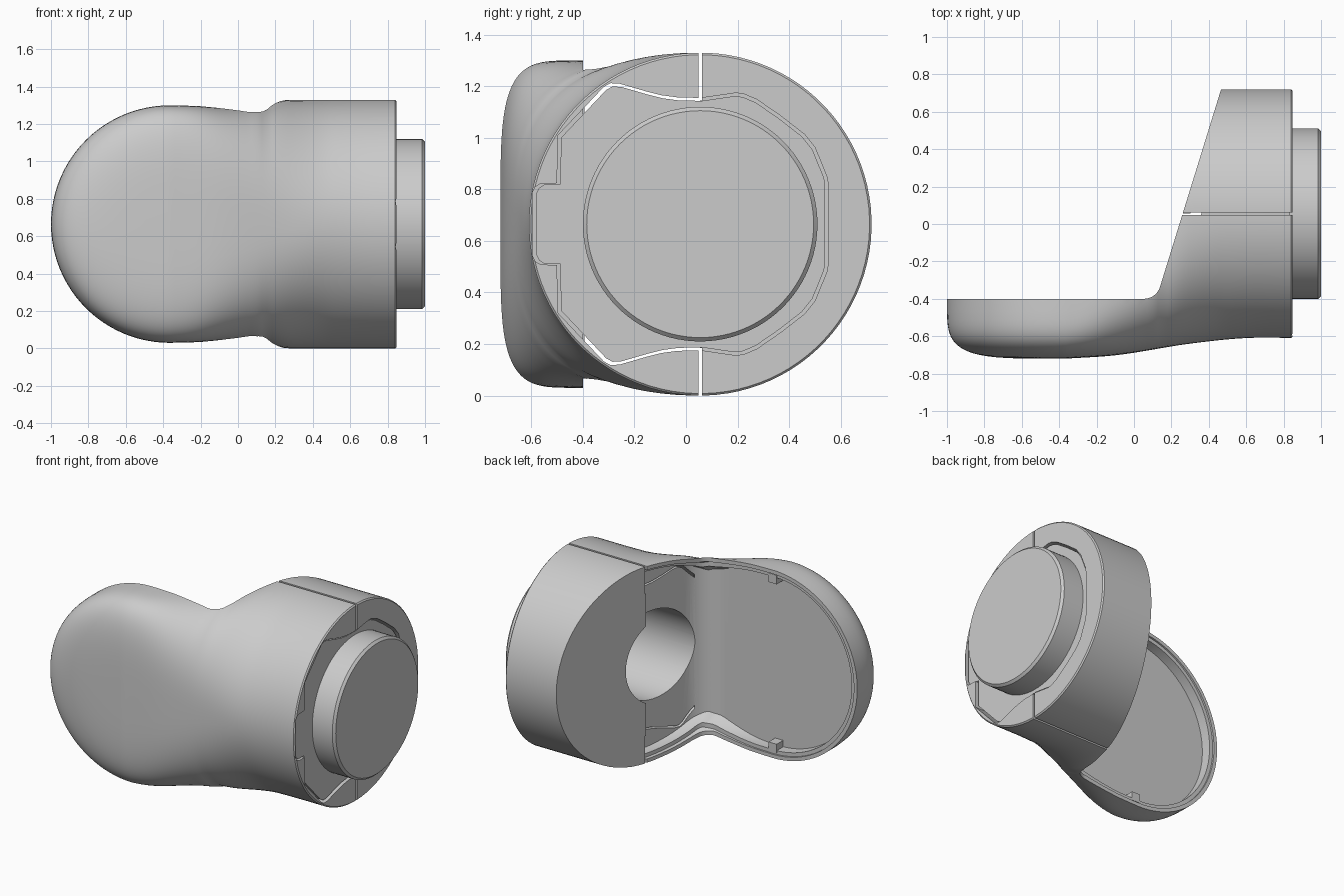
import bpy, bmesh
from math import sin, cos, pi, sqrt, radians

if "Cube" in bpy.data.objects:
    bpy.data.objects.remove(bpy.data.objects["Cube"])

CY, CZ, R = 0.055, 0.665, 0.665      # axis and radius of the round socket
TIP = -.365                          # centre of the rounded lobe end


def curve(table, x):
    """Smooth interpolation through (x, value) points."""
    n = len(table)
    if x <= table[0][0]:
        return table[0][1]
    if x >= table[-1][0]:
        return table[-1][1]
    slope = lambda a, b: (table[b][1] - table[a][1]) / (table[b][0] - table[a][0])
    for i in range(n - 1):
        (x0, v0), (x1, v1) = table[i], table[i + 1]
        if x <= x1:
            d, s = x1 - x0, slope(i, i + 1)
            m0 = (slope(i - 1, i) + s) / 2 if i else s
            m1 = (slope(i + 1, i + 2) + s) / 2 if i < n - 2 else s
            t = (x - x0) / d
            return (v0 * (1 + 2 * t) * (1 - t) ** 2 + m0 * d * t * (1 - t) ** 2
                    + v1 * t * t * (3 - 2 * t) + m1 * d * t * t * (t - 1))


def smooth(a, b, x):
    t = min(1, max(0, (x - a) / (b - a)))
    return t * t * (3 - 2 * t)


HEIGHT = [(TIP, .635), (-.2, .63), (0, .608), (.08, .597), (.13, .597),
          (.19, .64), (.23, .658), (.28, .665), (.9, .665)]
FRONT = [(TIP, -.72), (-.1, -.702), (.3, -.64), (.6, -.61), (.9, -.61)]


def make(name, bm):
    bmesh.ops.remove_doubles(bm, verts=bm.verts, dist=1e-5)
    bmesh.ops.recalc_face_normals(bm, faces=bm.faces)
    me = bpy.data.meshes.new(name)
    bm.to_mesh(me)
    bm.free()
    ob = bpy.data.objects.new(name, me)
    bpy.context.collection.objects.link(ob)
    return ob


def loft(name, rings, cap_start=True):
    bm = bmesh.new()
    vs = [[bm.verts.new(p) for p in r] for r in rings]
    n = len(vs[0])
    for a, b in zip(vs, vs[1:]):
        for i in range(n):
            j = (i + 1) % n
            bm.faces.new((a[i], a[j], b[j], b[i]))
    if cap_start:
        bm.faces.new(vs[0])
    bm.faces.new(vs[-1])
    return make(name, bm)


def section(x, d):
    """Rounded-box section on the lobe that turns into a circle at the socket."""
    c = -.4 + (CY + .4) * smooth(-.35, .3, x)
    n = 4.4 - 2.4 * smooth(-.45, .5, x)
    depth = c - curve(FRONT, x)
    # HEIGHT is the outline along the trimmed edge, so scale it up to the widest point
    edge = max(0, c - max(-.4, CY + (x - .26) * 3.25)) / depth
    h = min(R, curve(HEIGHT, x) / (1 - edge ** n) ** (1 / n)) - d
    ring = []
    for i in range(96):
        a = 2 * pi * (i + .5) / 96
        s, k = sin(a), cos(a)
        if k < 0:
            y, e = c - (depth - d) * abs(k) ** (2 / n), 2 / n
        else:
            y, e = c + (R - d) * k, 1
        ring.append((x, y, CZ + h * (1 if s > 0 else -1) * abs(s) ** e))
    return ring


def body(name, d, end):
    base, rings = section(TIP, d), []
    for i in range(24):                       # spin the section round the lobe end
        a = pi / 2 * (1 - i / 24)
        rings.append([(TIP - abs(z - CZ) * sin(a), y, CZ + (z - CZ) * cos(a)) for _, y, z in base])
    rings += [section(TIP + (end - TIP) * i / 44, d) for i in range(45)]
    rings.append(section(end + .008, d + .008))
    return loft(name, rings, False)


def prism(name, pts, axis, lo, hi):
    """Extrude a 2D outline along z (xy points) or x (yz points)."""
    put = (lambda p, t: (p[0], p[1], t)) if axis == 'z' else (lambda p, t: (t, p[0], p[1]))
    return loft(name, [[put(p, t) for p in pts] for t in (lo, hi)])


def disc(name, y, r, x0, x1, bevel=0):
    circle = lambda x, q: [(x, y + q * cos(2 * pi * i / 96), CZ + q * sin(2 * pi * i / 96))
                           for i in range(96)]
    rings = [circle(x0, r), circle(x1 - bevel, r)]
    if bevel:
        rings.append(circle(x1, r - bevel))
    return loft(name, rings)


def box(name, x, y, z):
    return prism(name, [(x[0], y[0]), (x[1], y[0]), (x[1], y[1]), (x[0], y[1])], 'z', *z)


def boolean(ob, tool, op='DIFFERENCE'):
    m = ob.modifiers.new(op, 'BOOLEAN')
    m.object, m.operation, m.solver = tool, op, 'EXACT'
    bpy.context.view_layer.objects.active = ob
    bpy.ops.object.modifier_apply(modifier=m.name)
    bpy.data.objects.remove(tool)


def slant(y, offset=0):
    """x of the slanted socket face at y."""
    return .26 + (y - CY) * .309 + offset


def corner(floor, offset, r):
    """Floor line, rounded inner corner and slanted wall up to the seam."""
    x0 = slant(floor, offset) - .74 * r
    arc = [(x0 + r * cos(radians(t)), floor + r + r * sin(radians(t))) for t in range(-90, -16, 8)]
    return [(-1.5, floor)] + arc + [(slant(CY, offset), CY)]


# outer shell, trimmed flat behind the lobe and slanted across the socket
shell = body("elbow_shell", 0, .84)
boolean(shell, prism("back_cut", corner(-.4, 0, .09) + [(slant(1.3), 1.3), (-1.5, 1.3)], 'z', -1, 3))

# stepped rim, then the deep pocket with its rounded inner corner
for d, floor, wall, r in ((.025, -.412, .03, .1), (.05, -.48, .1, .2)):
    pocket = body("pocket", d, .5)
    boolean(pocket, prism("region", corner(floor, wall, r) + [(-1.5, CY)], 'z', -1, 3), 'INTERSECT')
    boolean(shell, pocket)

# outline of the inner core, grown by g
half = [(-.58, .12), (-.57, .14), (-.55, .153), (-.487, .155), (-.485, .335), (-.31, .52),
        (-.285, .534), (-.25, .532), (-.15, .503), (-.09, .488), (-.03, .48), (.06, .478), (.19, .497),
        (.22, .493), (.27, .472), (.36, .41), (.45, .34), (.49, .29), (.535, .18), (.54, .15)]


def outline(g):
    k = 1 + g / .5
    up = [(CY + (y - CY) * k, CZ + z * k) for y, z in half]
    return up + [(y, 2 * CZ - z) for y, z in reversed(up)]


# hollow in the shell for the core, closed by the slanted cap on the rear half
hollow = prism("hollow", outline(.012), 'x', .2, .95)
keep = [(-1, -1), (.22, -1), (.22, -.4), (slant(-.4, .09), -.4), (slant(CY, .09), CY),
        (slant(CY, .04), CY), (slant(1, .04), 1), (-1, 1)]
boolean(hollow, prism("keep", keep, 'z', -1, 3))
boolean(shell, hollow)

# split seams above and below
for z in ((CZ + .48, 1.6), (-.3, CZ - .48)):
    boolean(shell, box("seam", (-.2, 1.2), (CY - .007, CY + .007), z))

# core filling the socket, with a stepped edge on its end
core = prism("inner_core", outline(0), 'x', .1, .835)
front = corner(-.48, .1, .2)
front = [(-1, -1), (.25, -1), (.25, -.482), (front[1][0], -.48)] + front[2:]
boolean(core, prism("front_cut", front + [(slant(1, .1), 1), (-1, 1)], 'z', -1, 3))

# cable bore through cap and core
for ob in (shell, core):
    boolean(ob, disc("bore", -.095, .3, 0, .76))

# round flange
flange = disc("round_flange", CY, .455, .78, 1.0, .015)

# clips inside the lobe rim
clips = []
for s, side in ((1, "upper"), (-1, "lower")):
    z = sorted((CZ + s * .54, CZ + s * .6))
    clips.append(box(side + "_clip", (-.39, -.33), (-.5, -.41), z))

bpy.ops.object.select_all(action='DESELECT')
for ob in (shell, core, flange, *clips):
    ob.select_set(True)
bpy.context.view_layer.objects.active = shell
bpy.ops.object.shade_smooth_by_angle(angle=.5)
